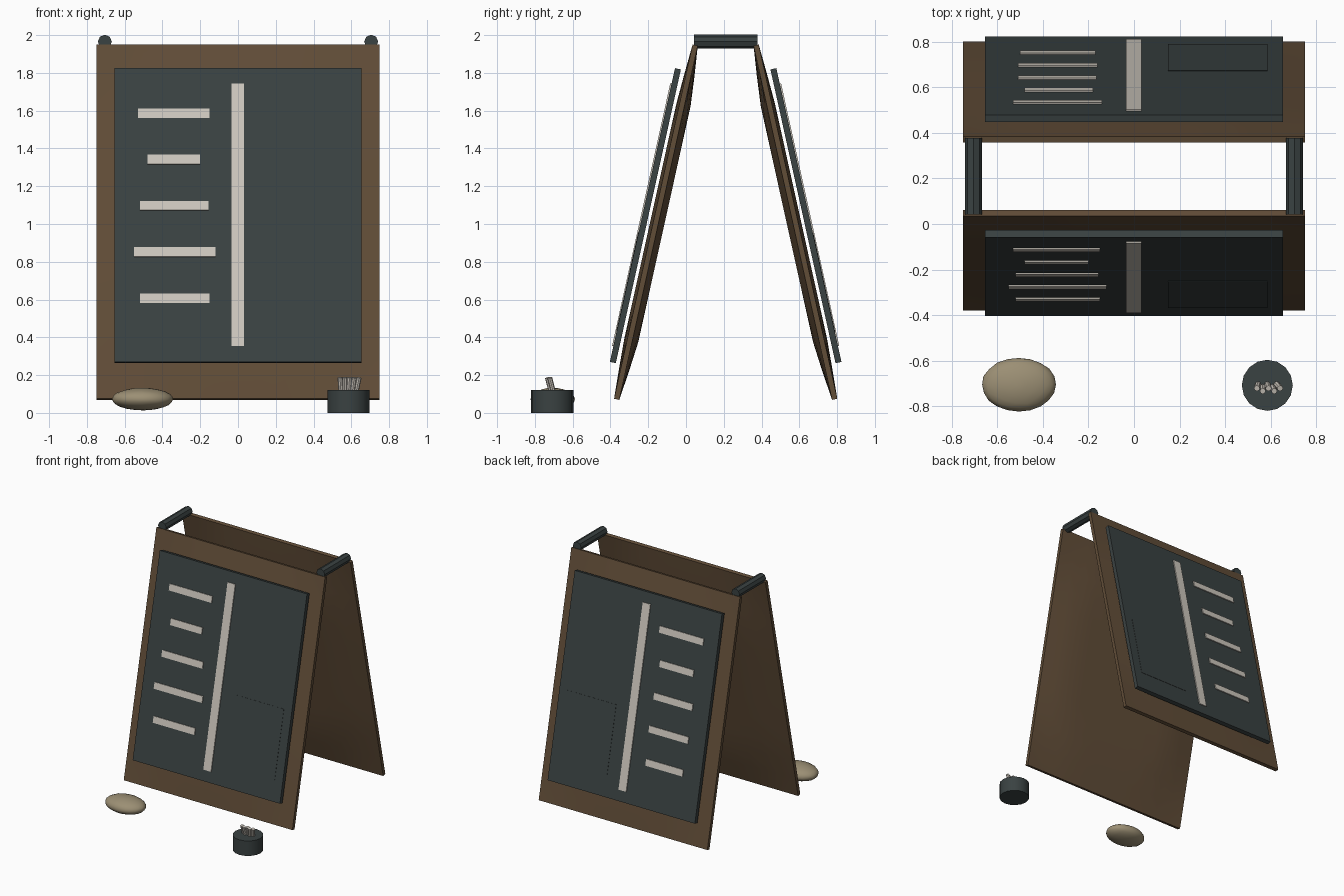
import bpy, bmesh, math, random
from mathutils import Matrix, Vector

random.seed(4)
cube = bpy.data.objects.get("Cube")
if cube:
    bpy.data.objects.remove(cube)


def material(name, rgb):
    m = bpy.data.materials.new(name)
    m.use_nodes = True
    m.diffuse_color = (*rgb, 1)
    bsdf = next(n for n in m.node_tree.nodes if n.type == 'BSDF_PRINCIPLED')
    bsdf.inputs["Base Color"].default_value = (*rgb, 1)
    return m


WOOD = material("brown wood", (0.12, 0.074, 0.039))
SLATE = material("dark slate", (0.042, 0.054, 0.054))
CHALK = material("chalk white", (0.62, 0.58, 0.52))
STONE = material("tan stone", (0.33, 0.275, 0.175))

TILT = math.radians(12.5)
TOP_Y, TOP_Z, MID_Y = 0.035, 1.95, 0.21
# Local frame of the leaning front: z runs up the slope, -y points outward
LEAN = Matrix.Translation((0, TOP_Y, TOP_Z)) @ Matrix.Rotation(-TILT, 4, 'X')
FLIP = (Matrix.Translation((0, MID_Y, 0)) @ Matrix.Scale(-1, 4, (0, 1, 0))
        @ Matrix.Translation((0, -MID_Y, 0)))


def finish(bm, name, mat, matrix=Matrix(), angle=30):
    bm.transform(matrix)
    bmesh.ops.recalc_face_normals(bm, faces=bm.faces)
    mesh = bpy.data.meshes.new(name)
    bm.to_mesh(mesh)
    bm.free()
    mesh.materials.append(mat)
    mesh.shade_smooth()
    mesh.set_sharp_from_angle(angle=math.radians(angle))
    ob = bpy.data.objects.new(name, mesh)
    bpy.context.collection.objects.link(ob)
    return ob


def slope(z, w):
    """Distance along the slope for a world height z at outward offset w."""
    return (z - TOP_Z - w * math.sin(TILT)) / math.cos(TILT)


def slab(x0, x1, z0, z1, w0, w1):
    """Box lying parallel to the leaning face, from offset w0 out to w1."""
    s0, s1 = slope(z0, w1), slope(z1, w1)
    bm = bmesh.new()
    bmesh.ops.create_cube(bm, size=1)
    bm.transform(Matrix.Translation(((x0 + x1) / 2, -(w0 + w1) / 2, (s0 + s1) / 2))
                 @ Matrix.Diagonal((x1 - x0, w1 - w0, s1 - s0, 1)))
    return bm


def wooden_panel(name, matrix):
    """Slab whose two broad faces swell gently toward the middle."""
    z0, z1, thick = 0.075, 1.95, 0.028
    bm = slab(-0.75, 0.75, z0, z1, -thick, 0)
    flat = [e for e in bm.edges if abs(e.verts[0].co.y - e.verts[1].co.y) < 0.001]
    bmesh.ops.subdivide_edges(bm, edges=flat, cuts=11, use_grid_fill=True)
    mid, half = (slope(z0, 0) + slope(z1, 0)) / 2, (slope(z1, 0) - slope(z0, 0)) / 2
    for v in bm.verts:
        u, t = v.co.x / 0.75, (v.co.z - mid) / half
        r = min(1, (u ** 4 + t ** 4) ** 0.25)
        rise = min(1, (1 - r) / 0.3)
        v.co.y += 0.032 * rise if v.co.y > thick / 2 else -0.016 * rise
    finish(bm, name, WOOD, matrix)


# Two leaning sides, each with a board, a divider, written rows and a plate
ROW_Z = (1.587, 1.342, 1.098, 0.853, 0.608)
ROWS = {
    "front": ((-0.53, -0.15), (-0.48, -0.2), (-0.52, -0.155), (-0.55, -0.12), (-0.52, -0.15)),
    "back": ((-0.53, -0.14), (-0.48, -0.18), (-0.51, -0.165), (-0.51, -0.16), (-0.5, -0.17)),
}
for side, rows in ROWS.items():
    matrix = LEAN if side == "front" else FLIP @ LEAN
    wooden_panel(side + "_panel", matrix)
    finish(slab(-0.655, 0.655, 0.27, 1.825, 0.032, 0.064), side + "_board", SLATE, matrix)
    finish(slab(0.15, 0.585, 0.43, 0.955, 0.062, 0.066), side + "_blank_plate", SLATE, matrix)
    finish(slab(-0.035, 0.033, 0.355, 1.745, 0.062, 0.071), side + "_divider", CHALK, matrix)
    for i, ((x0, x1), z) in enumerate(zip(rows, ROW_Z)):
        finish(slab(x0, x1, z - 0.025, z + 0.025, 0.062, 0.071),
               f"{side}_chalk_row_{i + 1}", CHALK, matrix)


def cylinder(radius, depth, sides):
    bm = bmesh.new()
    bmesh.ops.create_cone(bm, cap_ends=True, segments=sides,
                          radius1=radius, radius2=radius, depth=depth)
    return bm


# Rods joining the two panels at the top
for side, sx in (("left", 1), ("right", -1)):
    finish(cylinder(0.037, 0.335, 8), side + "_hinge_rod", SLATE,
           Matrix.Translation((sx * 0.705, MID_Y, 1.965)) @ Matrix.Rotation(math.pi / 2, 4, 'X'))

# Pot holding chalk sticks
POT = Vector((0.585, -0.708, 0))
finish(cylinder(0.112, 0.12, 16), "chalk_pot", SLATE, Matrix.Translation(POT + Vector((0, 0, 0.06))))
for i in range(5):
    k = i - 2
    base = POT + Vector((k * 0.02, 0.006 * (-1) ** i, 0.11))
    finish(cylinder(0.013, 0.16, 8), f"chalk_stick_{i + 1}", CHALK,
           Matrix.Translation(base) @ Matrix.Rotation(math.radians(4 + 4 * k), 4, 'Y')
           @ Matrix.Rotation(math.radians(14), 4, 'X'))

# Rounded pebble
bm = bmesh.new()
bmesh.ops.create_icosphere(bm, subdivisions=3, radius=1)
for v in bm.verts:
    v.co *= random.uniform(0.985, 1.01)
finish(bm, "pebble", STONE,
       Matrix.Translation((-0.505, -0.705, 0.073)) @ Matrix.Diagonal((0.163, 0.118, 0.06, 1)), 60)
